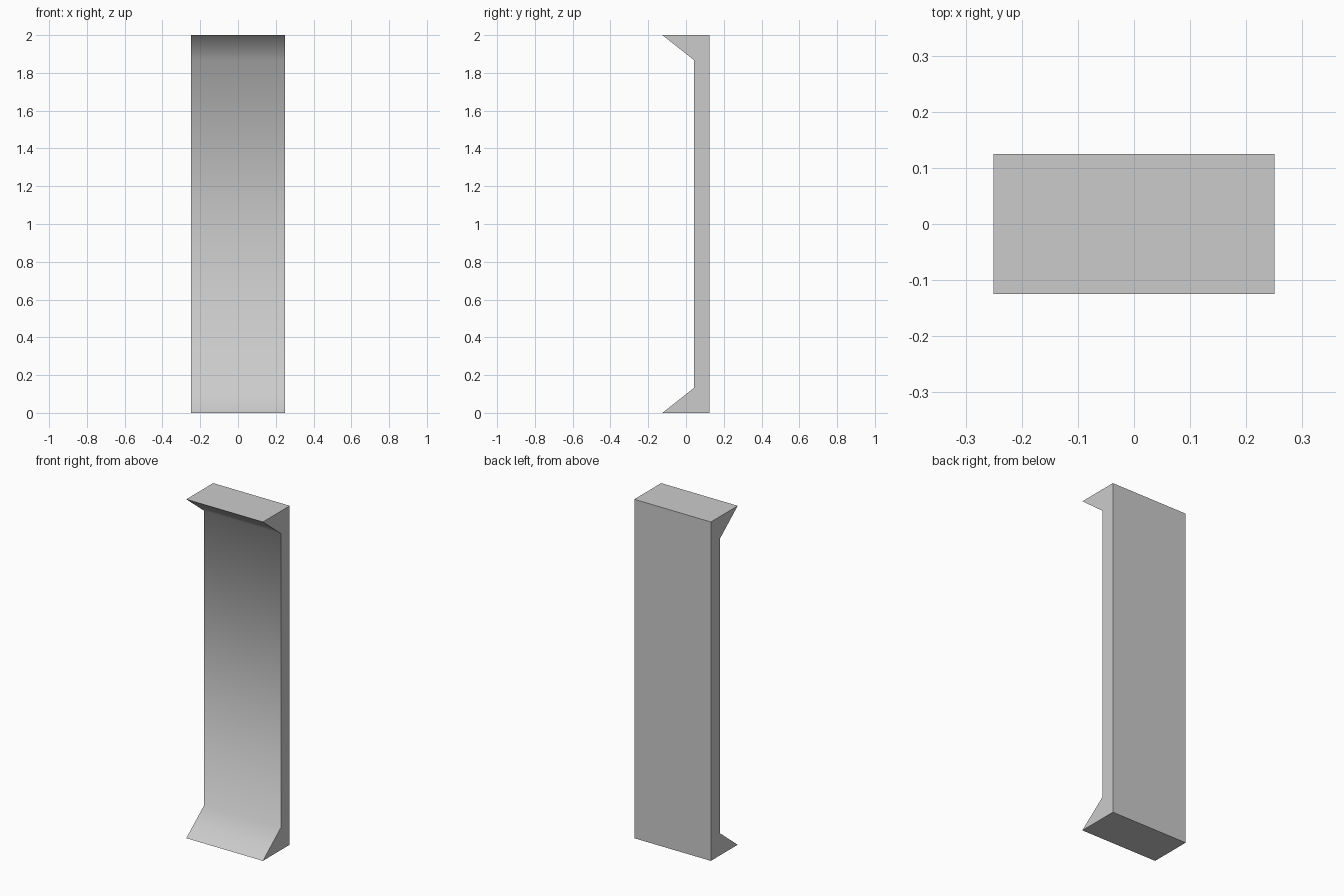
import bpy, bmesh, math

if "Cube" in bpy.data.objects:
    bpy.data.objects.remove(bpy.data.objects["Cube"])

WIDTH, HEIGHT = 0.5, 2.0
BACK, WEB, LIP = 0.125, 0.042, -0.125   # y of back, recessed face and lip edges
FLARE = 0.132                           # height of each sloped lip

# Side profile (y, z): lower half, then mirrored for the upper half
lower = [(BACK, 0), (LIP, 0), (WEB, FLARE)]
profile = lower + [(y, HEIGHT - z) for y, z in reversed(lower)]

# Extrude the profile across the width
bm = bmesh.new()
face = bm.faces.new([bm.verts.new((-WIDTH / 2, y, z)) for y, z in profile])
ext = bmesh.ops.extrude_face_region(bm, geom=[face], use_keep_orig=True)
verts = [g for g in ext["geom"] if isinstance(g, bmesh.types.BMVert)]
bmesh.ops.translate(bm, verts=verts, vec=(WIDTH, 0, 0))
bmesh.ops.recalc_face_normals(bm, faces=bm.faces)

mesh = bpy.data.meshes.new("flared_panel")
bm.to_mesh(mesh)
bm.free()
panel = bpy.data.objects.new("flared_panel", mesh)
bpy.context.collection.objects.link(panel)

# Soft shading over the front bends, crisp elsewhere
bpy.context.view_layer.objects.active = panel
panel.select_set(True)
bpy.ops.object.shade_smooth_by_angle(angle=math.radians(60))
